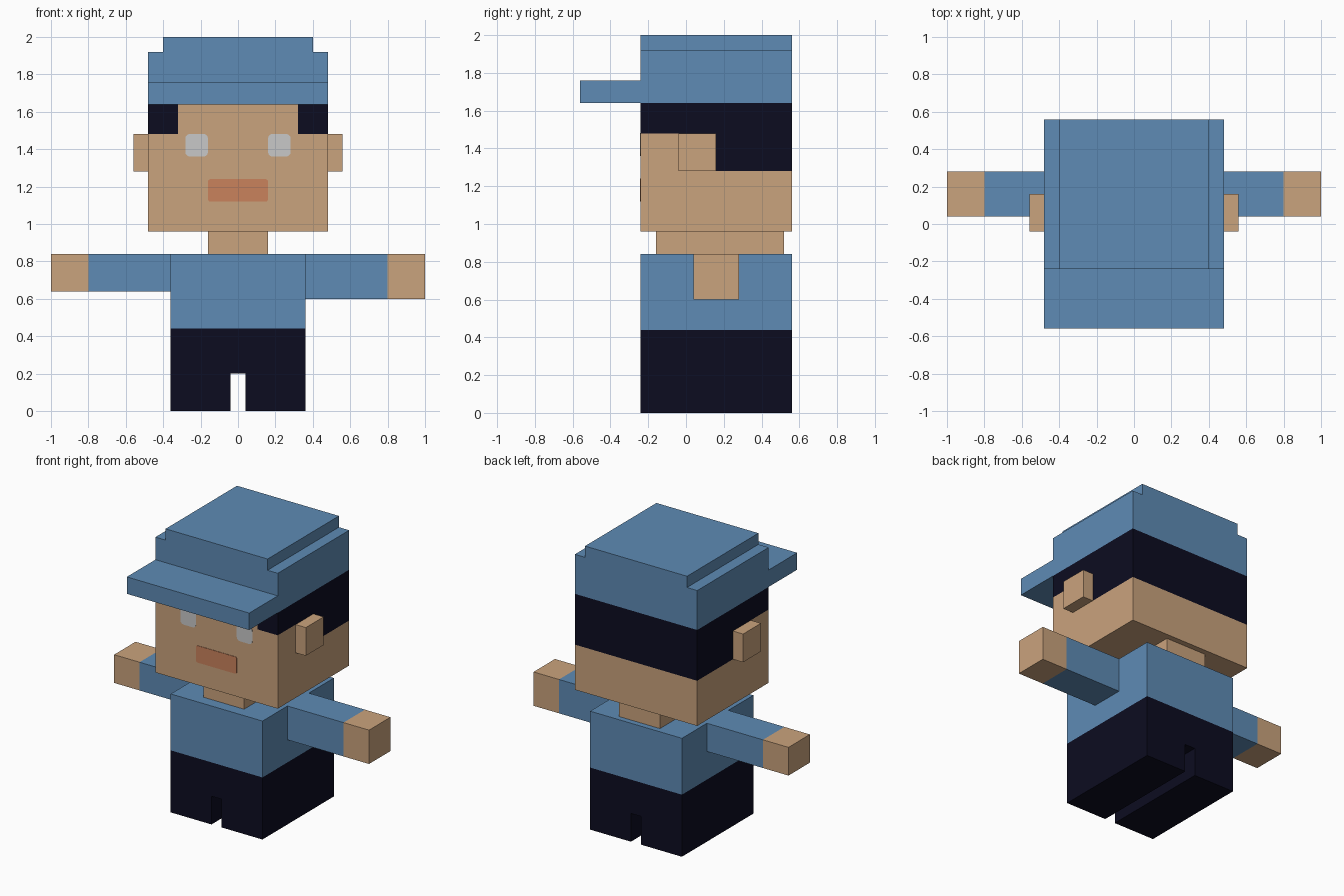
import bpy, bmesh, math
from mathutils import Vector

if "Cube" in bpy.data.objects:
    bpy.data.objects.remove(bpy.data.objects["Cube"])


def material(name, r, g, b):
    lin = [((c / 255 + 0.055) / 1.055) ** 2.4 if c > 10 else c / 255 / 12.92 for c in (r, g, b)]
    m = bpy.data.materials.new(name)
    m.diffuse_color = (*lin, 1)
    m.use_nodes = True
    m.node_tree.nodes["Principled BSDF"].inputs["Base Color"].default_value = m.diffuse_color
    return m


SKIN = material("skin", 202, 163, 125)
BLUE = material("blue_cloth", 94, 139, 181)
DARK = material("dark_navy", 12, 12, 32)
EYE = material("eye_grey", 200, 200, 200)
LIPS = material("lip_red", 202, 130, 92)


def finish(name, bm, mats, rule=None):
    """Turn a bmesh into an object, choosing face materials by a rule."""
    bmesh.ops.recalc_face_normals(bm, faces=bm.faces)
    if rule:
        for f in bm.faces:
            f.material_index = rule(f.calc_center_median(), f.normal)
    me = bpy.data.meshes.new(name)
    bm.to_mesh(me)
    bm.free()
    for m in mats:
        me.materials.append(m)
    ob = bpy.data.objects.new(name, me)
    bpy.context.collection.objects.link(ob)
    return ob


def box(name, lo, hi, mats, cuts=(), rule=None):
    """Box between two corners, sliced at (axis, position) cuts."""
    bm = bmesh.new()
    bmesh.ops.create_cube(bm, size=1)
    for v in bm.verts:
        v.co = [lo[i] + (v.co[i] + 0.5) * (hi[i] - lo[i]) for i in range(3)]
    for axis, pos in cuts:
        n = Vector((0, 0, 0))
        n[axis] = 1
        bmesh.ops.bisect_plane(bm, geom=bm.verts[:] + bm.edges[:] + bm.faces[:],
                               plane_co=n * pos, plane_no=n)
    return finish(name, bm, mats, rule)


def extrude_front(name, profile, y0, y1, mat):
    """Extrude an (x, z) outline from y0 to y1."""
    bm = bmesh.new()
    face = bm.faces.new([bm.verts.new((x, y0, z)) for x, z in profile])
    ext = bmesh.ops.extrude_face_region(bm, geom=[face])
    bmesh.ops.translate(bm, vec=(0, y1 - y0, 0),
                        verts=[g for g in ext["geom"] if isinstance(g, bmesh.types.BMVert)])
    return finish(name, bm, [mat])


def rounded(x0, x1, z0, z1, r, steps=3):
    """Rounded rectangle outline."""
    pts = []
    corners = ((x1 - r, z1 - r), (x0 + r, z1 - r), (x0 + r, z0 + r), (x1 - r, z0 + r))
    for q, (cx, cz) in enumerate(corners):
        for s in range(steps + 1):
            a = (q + s / steps) * math.pi / 2
            pts.append((cx + r * math.cos(a), cz + r * math.sin(a)))
    return pts


def mirrored(half):
    return half + [(-x, z) for x, z in reversed(half)]


FRONT, BACK = -0.24, 0.56

# Trousers with a slot between the legs, and shirt
extrude_front("trousers", mirrored([(0.04, 0.2), (0.04, 0), (0.36, 0), (0.36, 0.44)]),
              FRONT, BACK, DARK)
box("shirt", (-0.36, FRONT, 0.44), (0.36, BACK, 0.84), [BLUE])

# Neck
box("neck", (-0.16, -0.16, 0.84), (0.16, 0.52, 0.96), [SKIN])


# Head with the hair painted on by region
def hair(c, n):
    if abs(n.z) > 0.5:
        return 0
    if n.y < -0.5:
        return int(c.z > 1.48 and abs(c.x) > 0.32)
    return int(c.z > 1.48 or (c.z > 1.28 and c.y > 0.16))


box("head", (-0.48, FRONT, 0.96), (0.48, BACK, 1.64), [SKIN, DARK],
    cuts=[(2, 1.28), (2, 1.48), (1, 0.16), (0, -0.32), (0, 0.32)], rule=hair)

# Stepped cap and brim
extrude_front("cap", mirrored([(0.48, 1.64), (0.48, 1.92), (0.4, 1.92), (0.4, 2.0)]),
              FRONT, BACK, BLUE)
box("cap_brim", (-0.48, -0.56, 1.64), (0.48, FRONT, 1.76), [BLUE])

# Ears, eyes and arms on both sides; the arms differ a little in thickness
for side, s, arm_bottom in (("left", -1, 0.64), ("right", 1, 0.60)):
    def span(a, b):
        return sorted((s * a, s * b))

    x0, x1 = span(0.48, 0.56)
    box(side + "_ear", (x0, -0.04, 1.28), (x1, 0.16, 1.48), [SKIN])
    x0, x1 = span(0.16, 0.282)
    extrude_front(side + "_eye", rounded(x0, x1, 1.36, 1.482, 0.025), FRONT - 0.003, FRONT, EYE)
    x0, x1 = span(0.36, 1.0)
    box(side + "_arm", (x0, 0.04, arm_bottom), (x1, 0.28, 0.84), [BLUE, SKIN],
        cuts=[(0, s * 0.8)], rule=lambda c, n: int(abs(c.x) > 0.8))

# Mouth
extrude_front("mouth", rounded(-0.16, 0.16, 1.12, 1.24, 0.012), FRONT - 0.003, FRONT, LIPS)
